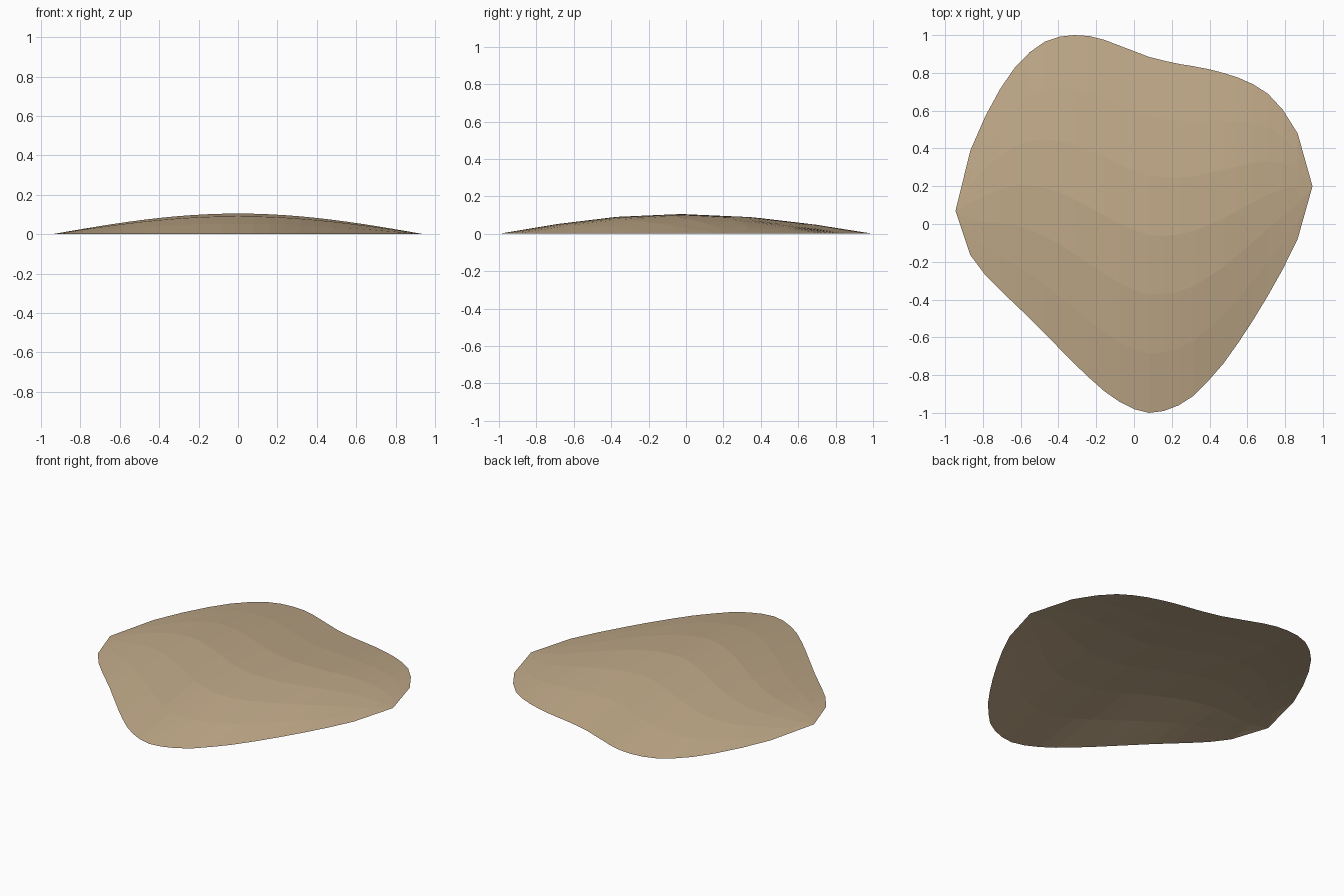
import bpy, bmesh, math

if "Cube" in bpy.data.objects:
    bpy.data.objects.remove(bpy.data.objects["Cube"])

# Outline of the sheet: back and front edge heights (y) at 25 even x stations
BACK = [.07, .39, .57, .715, .83, .91, .965, .992, 1.0, .995, .975, .945, .915,
        .885, .865, .848, .835, .82, .80, .775, .74, .69, .605, .48, .20]
FRONT = [.07, -.165, -.27, -.35, -.425, -.50, -.58, -.66, -.74, -.815, -.885,
         -.94, -.98, -1.0, -.99, -.96, -.91, -.83, -.74, -.63, -.51, -.38,
         -.24, -.08, .20]
HALF_X, HEIGHT, ROWS = .945, .105, 6
COLS = len(BACK) - 1

bm = bmesh.new()

# Each column runs from the front edge to the back edge, bulging upwards
columns = []
for i, (f, b) in enumerate(zip(FRONT, BACK)):
    u = i / COLS
    x = HALF_X * (2 * u - 1)
    if i in (0, COLS):
        columns.append([bm.verts.new((x, f, 0))] * (ROWS + 1))
        continue
    columns.append([bm.verts.new((x, f + (b - f) * j / ROWS,
                    HEIGHT * math.sin(math.pi * u) * math.sin(math.pi * j / ROWS)))
                    for j in range(ROWS + 1)])

# Skin between columns; the pointed ends become triangles
for a, b in zip(columns, columns[1:]):
    for j in range(ROWS):
        bm.faces.new(list(dict.fromkeys((a[j], b[j], b[j + 1], a[j + 1]))))

mesh = bpy.data.meshes.new("domed_patch")
bm.to_mesh(mesh)
bm.free()
patch = bpy.data.objects.new("domed_patch", mesh)
bpy.context.collection.objects.link(patch)

# Sandy colour
sand = bpy.data.materials.new("sand")
sand.diffuse_color = (.53, .40, .25, 1)
sand.use_nodes = True
sand.node_tree.nodes["Principled BSDF"].inputs["Base Color"].default_value = sand.diffuse_color
mesh.materials.append(sand)
